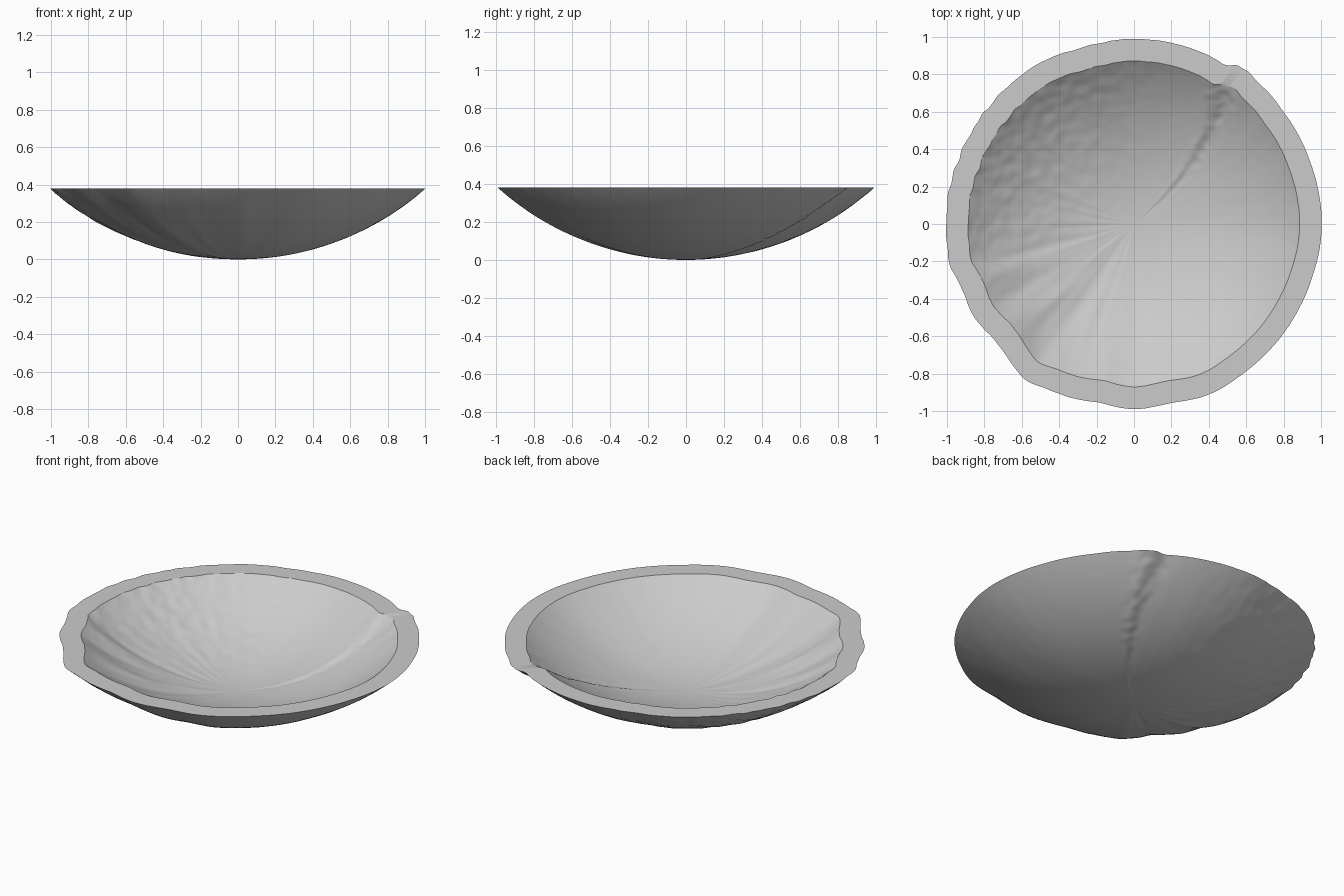
import bpy
import bmesh
import math
from mathutils import Vector, noise

cube = bpy.data.objects.get("Cube")
if cube:
    bpy.data.objects.remove(cube)

SEGMENTS, RINGS = 400, 64
SPHERE, WALL, RIM_HEIGHT = 1.5, 0.076, 0.38
DROP = SPHERE - RIM_HEIGHT

# Rim radius by compass angle, in thousandths away from a round rim
RIM = [(0, 6), (20, 2), (35, 2), (47, 8), (55, 18), (61, -18), (67, -12),
       (80, -8), (92, -8), (106, -16), (120, 0), (150, 2), (180, 6), (193, 10),
       (201, -14), (209, -8), (222, -26), (235, 14), (248, -8), (259, -22),
       (270, -8), (281, -20), (294, -2), (310, -8), (335, -6), (360, 6)]


def rim_offset(degrees):
    degrees %= 360
    for (a, u), (b, v) in zip(RIM, RIM[1:]):
        if degrees <= b:
            k = (degrees - a) / (b - a)
            k = k * k * (3 - 2 * k)
            return (u + (v - u) * k) / 1000
    return 0


def bell(degrees, centre, width):
    gap = abs((degrees - centre + 180) % 360 - 180)
    return max(0, 1 - (gap / width) ** 2)


def relief(degrees, t):
    """Bulge of the shell along the sphere radius; t is 0 at the pole, 1 at the rim."""
    # The main crease bends on its way to the pole
    bend = 20 * (1 - t) * bell(degrees, 50, 45)
    bulge = rim_offset(degrees + bend) / SPHERE * t ** 1.3
    angle = math.radians(degrees)
    round_pos = Vector((math.cos(angle), math.sin(angle), 0))
    # Radial furrows, strongest on the right front
    furrows = noise.noise(round_pos * 9 + Vector((0, 0, t * 3)))
    bulge += 0.006 * t * furrows * (0.15 + bell(degrees, 205, 75))
    # Small pits, strongest on the right back
    pits = noise.noise(round_pos * t * 16)
    bulge += 0.0045 * t * pits * (0.1 + bell(degrees, 145, 70))
    # Broken lumps along the crease
    lumps = noise.noise(round_pos * t * 22 + Vector((3, 1, 5)))
    return bulge + 0.007 * t * lumps * bell(degrees + bend, 57, 7)


def add_shell(bm, radius):
    """Add one curved skin, cut level at the rim, and return its rim vertices."""
    pole = bm.verts.new((0, 0, SPHERE - radius))
    columns = []
    for s in range(SEGMENTS):
        degrees = 360 * s / SEGMENTS
        angle = math.radians(degrees)
        edge = math.acos(DROP / (radius + relief(degrees, 1)))
        column = []
        for i in range(1, RINGS + 1):
            t = i / RINGS
            dist = radius + relief(degrees, t)
            flat = dist * math.sin(edge * t)
            column.append(bm.verts.new((flat * math.cos(angle), flat * math.sin(angle),
                                        SPHERE - dist * math.cos(edge * t))))
        columns.append(column)
    for s, here in enumerate(columns):
        after = columns[(s + 1) % SEGMENTS]
        bm.faces.new((pole, here[0], after[0]))
        for i in range(RINGS - 1):
            bm.faces.new((here[i], here[i + 1], after[i + 1], after[i]))
    return [column[-1] for column in columns]


# Outer skin, inner skin and the level rim between them
bm = bmesh.new()
outer = add_shell(bm, SPHERE)
inner = add_shell(bm, SPHERE - WALL)
for s in range(SEGMENTS):
    n = (s + 1) % SEGMENTS
    bm.faces.new((outer[s], outer[n], inner[n], inner[s]))
bmesh.ops.recalc_face_normals(bm, faces=bm.faces)

mesh = bpy.data.meshes.new("dish_shell")
bm.to_mesh(mesh)
bm.free()
dish = bpy.data.objects.new("dish_shell", mesh)
bpy.context.collection.objects.link(dish)

# Plain grey
grey = bpy.data.materials.new("light_grey")
grey.use_nodes = True
colour = (0.6, 0.6, 0.6, 1)
grey.diffuse_color = colour
grey.node_tree.nodes["Principled BSDF"].inputs["Base Color"].default_value = colour
mesh.materials.append(grey)

bpy.context.view_layer.objects.active = dish
dish.select_set(True)
bpy.ops.object.shade_smooth_by_angle(angle=math.radians(30))
